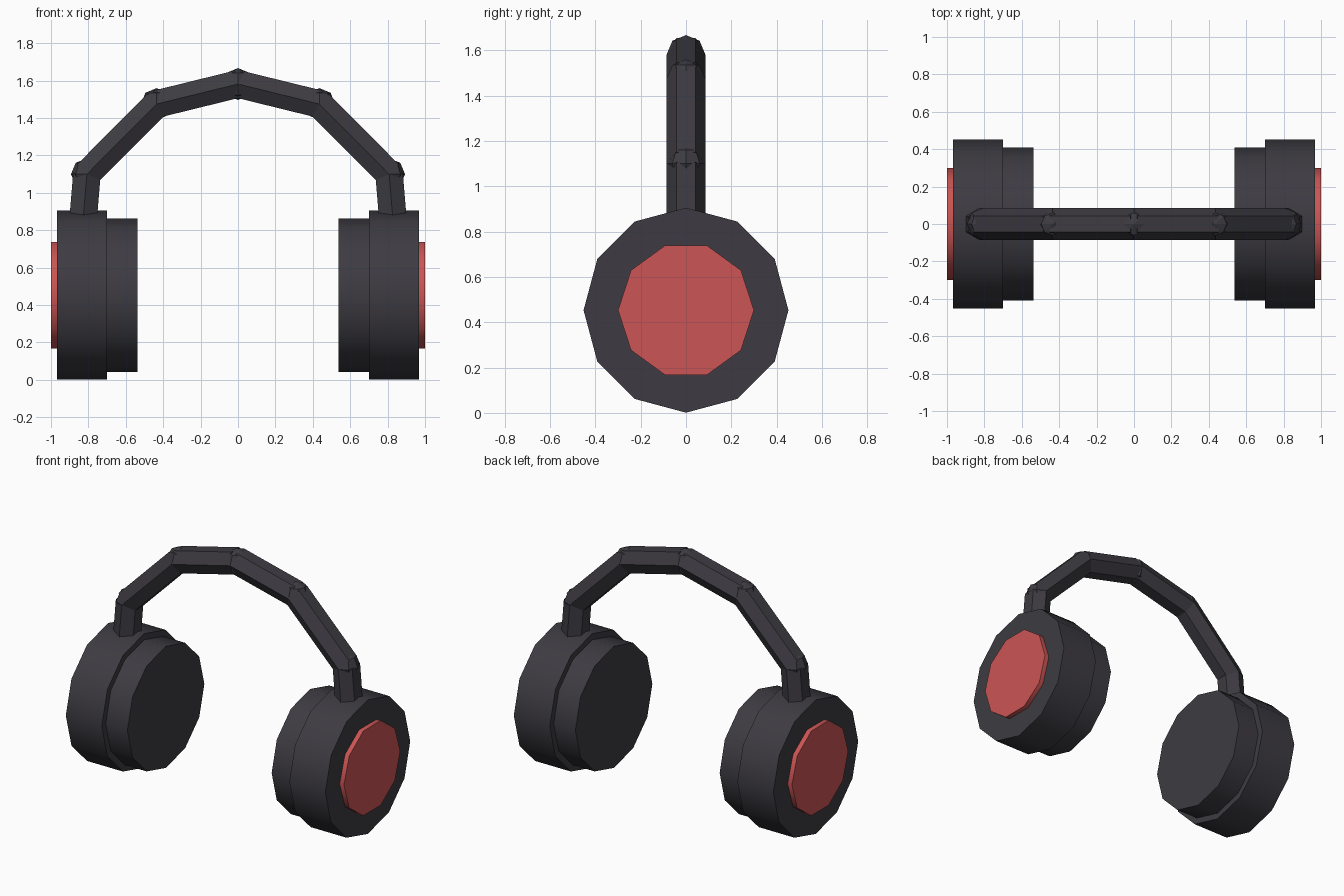
import bpy, math
from mathutils import Vector, Matrix

cube = bpy.data.objects.get("Cube")
if cube:
    bpy.data.objects.remove(cube, do_unlink=True)


def material(name, rgb):
    mat = bpy.data.materials.new(name)
    mat.use_nodes = True
    colour = (*rgb, 1)
    mat.diffuse_color = colour
    mat.node_tree.nodes["Principled BSDF"].inputs["Base Color"].default_value = colour
    return mat


charcoal = material("charcoal plastic", (0.047, 0.044, 0.054))
red = material("red accent", (0.60, 0.09, 0.09))


def finish(name, mat, smooth_angle=None):
    obj = bpy.context.object
    obj.name = obj.data.name = name
    obj.data.materials.append(mat)
    if smooth_angle:
        bpy.ops.object.shade_smooth_by_angle(angle=math.radians(smooth_angle))
    return obj


def disc(name, side, inner, outer, radius, sides, mat):
    """Drum lying along x, with corners pointing to front and back."""
    bpy.ops.mesh.primitive_cylinder_add(vertices=sides, radius=radius, depth=outer - inner)
    obj = bpy.context.object
    turn = Matrix.Rotation(math.pi / 2, 4, 'Y')
    obj.data.transform(turn)
    obj.location = (side * (inner + outer) / 2, 0, CUP_Z)
    return finish(name, mat, 40)


def bar(name, a, b):
    """Six-sided bar from a to b, with corners pointing to front and back."""
    a, b = Vector(a), Vector(b)
    bpy.ops.mesh.primitive_cylinder_add(vertices=6, radius=BAND_R, depth=(b - a).length)
    obj = bpy.context.object
    d = b - a
    obj.data.transform(Matrix.Rotation(math.atan2(d.x, d.z), 4, 'Y'))
    obj.location = (a + b) / 2
    return finish(name, charcoal)


def joint(name, p):
    bpy.ops.mesh.primitive_uv_sphere_add(segments=8, ring_count=4, radius=BAND_R, location=p)
    return finish(name, charcoal)


CUP_Z, BAND_R = 0.453, 0.085
crown = (0, 0, 1.582)
joint("crown_joint", crown)

for side, label in ((1, "left"), (-1, "right")):
    # Ear cup, cushion and outer accent
    disc(label + "_ear_cup", side, 0.70, 0.968, 0.452, 12, charcoal)
    disc(label + "_cushion", side, 0.538, 0.71, 0.41, 12, charcoal)
    disc(label + "_accent_disc", side, 0.95, 1.0, 0.30, 10, red)

    # Jointed headband
    foot = (side * 0.828, 0, 0.86)
    elbow = (side * 0.808, 0, 1.10)
    shoulder = (side * 0.435, 0, 1.475)
    bar(label + "_band_stem", foot, elbow)
    bar(label + "_band_lower", elbow, shoulder)
    bar(label + "_band_upper", shoulder, crown)
    joint(label + "_elbow_joint", elbow)
    joint(label + "_shoulder_joint", shoulder)
